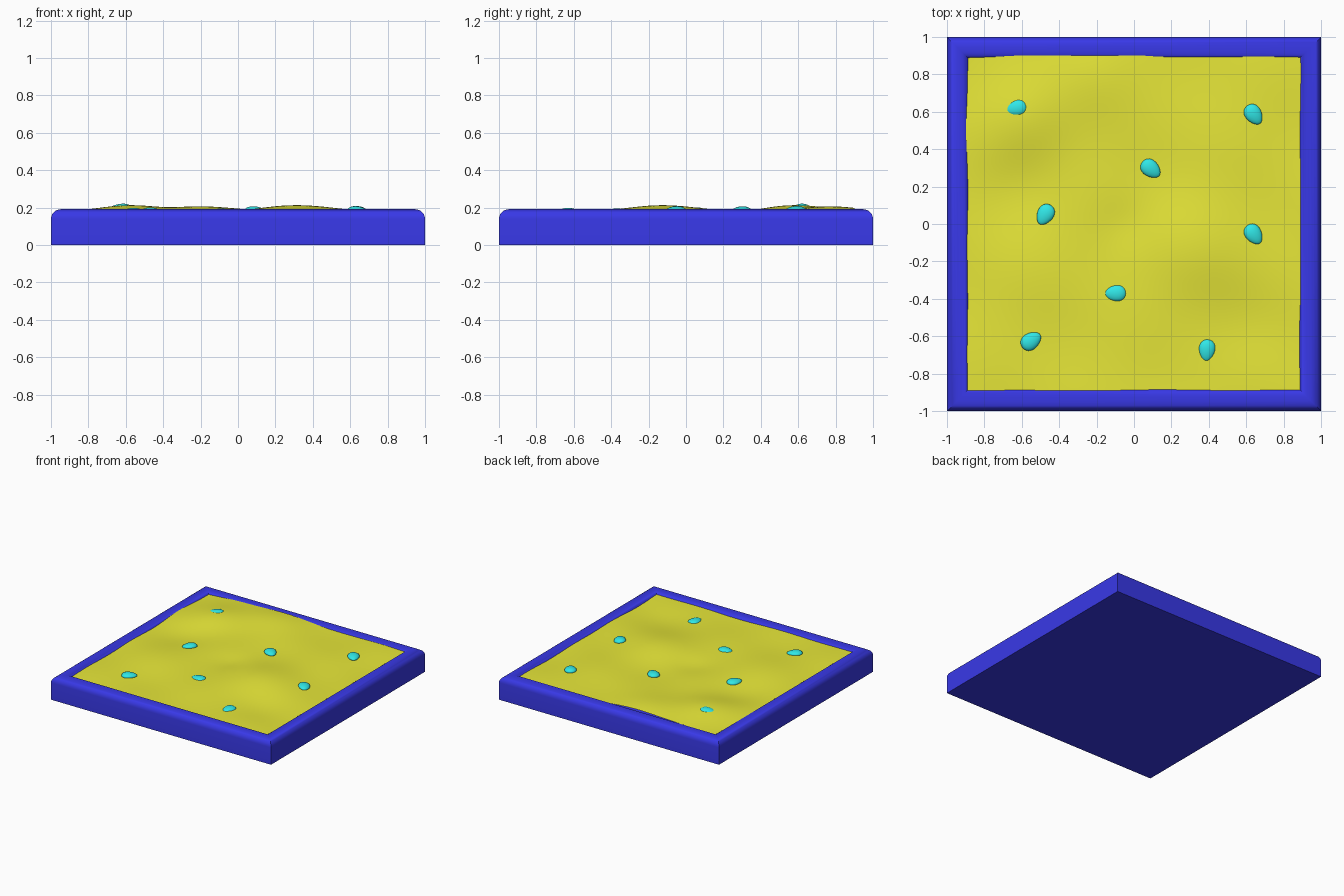
import bpy, bmesh, math
from mathutils import Matrix, Vector

if "Cube" in bpy.data.objects:
    bpy.data.objects.remove(bpy.data.objects["Cube"])


def material(name, rgb):
    m = bpy.data.materials.new(name)
    m.diffuse_color = (*rgb, 1)
    m.use_nodes = True
    m.node_tree.nodes["Principled BSDF"].inputs["Base Color"].default_value = m.diffuse_color
    return m


def finish(bm, name, mat, angle=35):
    bmesh.ops.recalc_face_normals(bm, faces=bm.faces)
    me = bpy.data.meshes.new(name)
    bm.to_mesh(me)
    bm.free()
    ob = bpy.data.objects.new(name, me)
    bpy.context.collection.objects.link(ob)
    me.materials.append(mat)
    bpy.ops.object.select_all(action='DESELECT')
    ob.select_set(True)
    bpy.context.view_layer.objects.active = ob
    bpy.ops.object.shade_smooth_by_angle(angle=math.radians(angle))
    return ob


blue = material("frame_blue", (0.04, 0.04, 0.8))
yellow = material("sand_yellow", (0.8, 0.8, 0.04))
cyan = material("stone_cyan", (0.03, 0.8, 0.8))

# Mitred tray: (half width, height) profile swept around a square
profile = [(1, 0)]
for i in range(7):
    a = math.radians(15 * i)
    profile.append((0.945 + 0.055 * math.cos(a), 0.14 + 0.052 * math.sin(a)))
for i in range(7):
    a = math.radians(90 + 15 * i)
    profile.append((0.925 + 0.045 * math.cos(a), 0.147 + 0.045 * math.sin(a)))
profile.append((0.88, 0.04))
bm = bmesh.new()
rings = [[bm.verts.new((r * sx, r * sy, z)) for sx, sy in ((1, 1), (-1, 1), (-1, -1), (1, -1))]
         for r, z in profile]
for a, b in zip(rings, rings[1:]):
    for i in range(4):
        j = (i + 1) % 4
        bm.faces.new((a[i], a[j], b[j], b[i]))
bm.faces.new(rings[0])
bm.faces.new(rings[-1])
finish(bm, "tray", blue)

# Uneven sand surface: broad mounds and hollows plus faint ripples
MOUNDS = [(-0.57, 0.57, 0.042, 0.17), (-0.2, 0.82, 0.03, 0.17), (0.33, -0.15, 0.037, 0.22),
          (0.45, 0.6, 0.012, 0.25), (-0.5, -0.2, 0.015, 0.25), (-0.6, 0.2, -0.012, 0.15),
          (0.62, -0.55, -0.012, 0.16), (0.0, 0.45, 0.01, 0.2), (-0.05, 0.0, -0.01, 0.1)]


def sand_height(x, y):
    h = 0.173 + sum(k * math.exp(-((x - cx) ** 2 + (y - cy) ** 2) / (2 * s * s))
                    for cx, cy, k, s in MOUNDS)
    return h + 0.004 * math.sin(7 * x + 3 * y) * math.cos(8 * y - 2 * x + 1)


bm = bmesh.new()
bmesh.ops.create_grid(bm, x_segments=90, y_segments=90, size=0.9)
for v in bm.verts:
    v.co.z = sand_height(v.co.x, v.co.y)
finish(bm, "sand", yellow, 60)

# Half-buried egg-shaped stones: x, y, heading of the blunt end, lift
STONES = [(-0.63, 0.62, 15, -0.012), (0.64, 0.585, 125, 0.004), (0.09, 0.295, 140, 0.004),
          (-0.475, 0.05, 60, 0.002), (0.64, -0.055, 125, 0.002), (-0.1, -0.37, 0, -0.007),
          (-0.55, -0.625, 215, 0.002), (0.39, -0.675, 85, -0.006)]
for n, (x, y, deg, lift) in enumerate(STONES, 1):
    bm = bmesh.new()
    bmesh.ops.create_uvsphere(bm, u_segments=24, v_segments=14, radius=1)
    for v in bm.verts:
        taper = 1 + 0.2 * v.co.x
        v.co = Vector((0.059 * v.co.x, 0.044 * v.co.y * taper, 0.022 * v.co.z * taper))
    # tilt each stone to follow the slope beneath it
    d = 0.02
    normal = Vector((sand_height(x - d, y) - sand_height(x + d, y),
                     sand_height(x, y - d) - sand_height(x, y + d), 2 * d))
    tilt = Vector((0, 0, 1)).rotation_difference(normal).to_matrix().to_4x4()
    bm.transform(Matrix.Translation((x, y, sand_height(x, y) + lift)) @ tilt
                 @ Matrix.Rotation(math.radians(deg), 4, 'Z'))
    finish(bm, f"stone_{n}", cyan, 60)
